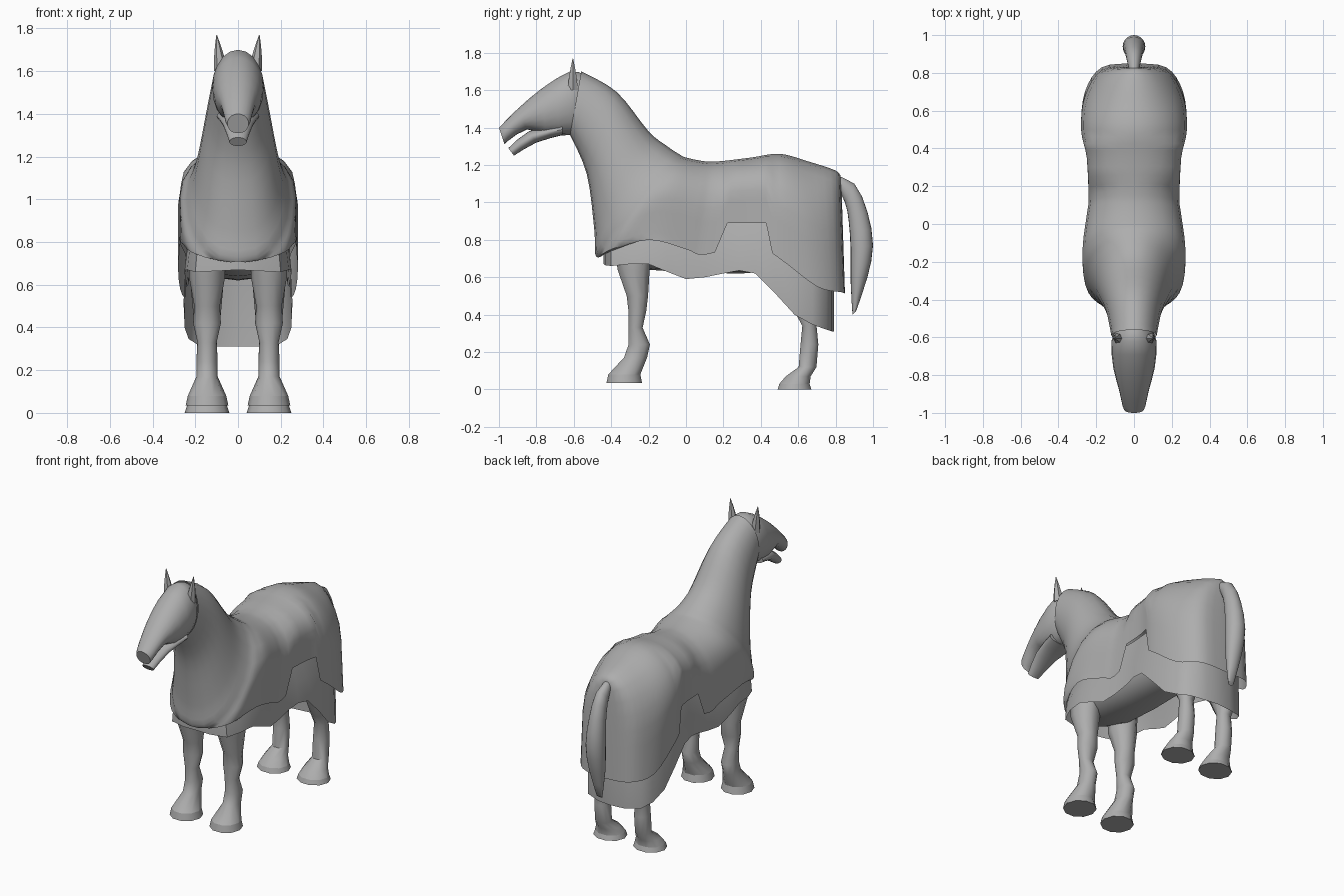
import bpy, bmesh
from math import sin, cos, pi, radians
from mathutils import Vector

cube = bpy.data.objects.get("Cube")
if cube:
    bpy.data.objects.remove(cube, do_unlink=True)

grey = bpy.data.materials.new("plain grey")
grey.use_nodes = True
grey.diffuse_color = (0.42, 0.42, 0.42, 1)
grey.node_tree.nodes["Principled BSDF"].inputs["Base Color"].default_value = grey.diffuse_color


def build(name, rows, ring=False, caps=False):
    """Skin rows of points, mirror the result across x = 0 and smooth it."""
    bm = bmesh.new()
    grid = [[bm.verts.new(point) for point in row] for row in rows]
    count = len(rows[0])
    for upper, lower in zip(grid, grid[1:]):
        for i in range(count if ring else count - 1):
            j = (i + 1) % count
            bm.faces.new((upper[i], upper[j], lower[j], lower[i]))
    if caps:
        bm.faces.new(grid[0])
        bm.faces.new(grid[-1])
    bmesh.ops.remove_doubles(bm, verts=bm.verts, dist=0.0005)
    bmesh.ops.recalc_face_normals(bm, faces=bm.faces)
    mesh = bpy.data.meshes.new(name)
    bm.to_mesh(mesh)
    bm.free()
    mesh.materials.append(grey)
    obj = bpy.data.objects.new(name, mesh)
    bpy.context.collection.objects.link(obj)
    mirror = obj.modifiers.new("mirror", "MIRROR")
    mirror.merge_threshold = 0.002
    bpy.ops.object.select_all(action="DESELECT")
    obj.select_set(True)
    bpy.context.view_layer.objects.active = obj
    bpy.ops.object.shade_smooth_by_angle(angle=radians(45))


def smooth_path(keys, steps):
    """Pass a smooth curve through the key values."""
    keys = [Vector(key) for key in keys]
    padded = [keys[0]] + keys + [keys[-1]]
    path = []
    for before, start, end, after in zip(padded, padded[1:], padded[2:], padded[3:]):
        leave, arrive = (end - before) / 2, (after - start) / 2
        for step in range(steps):
            t = step / steps
            ease = t * t * (3 - 2 * t)
            path.append(start.lerp(end, ease) + leave * t * (1 - t) ** 2 - arrive * t * t * (1 - t))
    return path + [keys[-1]]


def half_section(top_y, top_z, low_y, low_z, width, opening=0, count=10):
    """Half outline from top to bottom; opening spreads the lower edge."""
    points = []
    gap = width * max(opening, 0)
    for i in range(count + 1):
        angle = pi * i / count
        drop = (1 - cos(angle)) / 2
        bulge = max(sin(angle), 0)
        x = width * bulge if drop < 0.5 else gap + (width - gap) * bulge ** 0.85
        points.append((x, top_y + (low_y - top_y) * drop, top_z + (low_z - top_z) * drop))
    return points


def loft(name, keys, steps=2):
    build(name, [half_section(*key) for key in smooth_path(keys, steps)], caps=True)


# Long cloth over neck, chest, back and rump: top y, z, bottom y, z, half width, opening
cloth = smooth_path([
    (-.56, 1.7, -.62, 1.36, .12, 0), (-.37, 1.59, -.53, 1.15, .15, 0),
    (-.2, 1.38, -.49, .85, .2, 0), (-.1, 1.3, -.48, .71, .24, 0),
    (-.04, 1.26, -.4, .74, .27, .7), (0, 1.24, -.2, .8, .27, 1),
    (.1, 1.22, 0, .75, .25, 1), (.18, 1.22, .1, .72, .24, 1),
    (.35, 1.24, .35, .78, .25, 1), (.5, 1.26, .5, .7, .28, 1),
    (.65, 1.22, .7, .55, .26, 1), (.8, 1.17, .83, .52, .17, 1),
    (.83, 1.13, .85, .51, 0, 1),
], steps=4)
for section in cloth:
    # The hem is gathered up at the flank
    if 0.19 < section[2] < 0.45:
        section[3] = 0.89
build("draped_cloth", [half_section(*section) for section in cloth])

# Lower skirt below the cloth: y, hem height, half width
hem = [
    (-.44, .67, 0), (-.4, .66, .2), (-.2, .67, .25), (0, .59, .24), (.2, .62, .23),
    (.37, .62, .25), (.58, .4, .25), (.75, .32, .19), (.79, .31, 0),
]
build("lower_skirt", [[(x * 0.7, y * 0.95, 0.95), (x * 0.95, y, 0.77), (x, y, z)]
                      for y, z, x in smooth_path(hem, steps=2)])

# Body under the cloth
loft("torso", [(-.43, .9, -.41, .7, .1), (-.2, .95, -.2, .64, .19),
               (.3, .95, .3, .62, .18), (.7, .95, .68, .66, .17)])

# Head, its back end tucked into the neck, with the jaw open
loft("head", [
    (-.54, 1.68, -.56, 1.37, .09), (-.62, 1.7, -.62, 1.36, .12),
    (-.77, 1.61, -.75, 1.36, .11), (-.9, 1.5, -.85, 1.39, .08),
    (-.98, 1.42, -.95, 1.33, .06), (-1, 1.4, -.97, 1.31, .05),
])
loft("lower_jaw", [(-.66, 1.42, -.66, 1.36, .1), (-.84, 1.38, -.8, 1.32, .07),
                   (-.95, 1.29, -.92, 1.25, .04)])

# Hanging tail
loft("tail", [(.78, 1.15, .8, 1.1, .02), (.9, 1.1, .85, 1, .04), (.97, .95, .87, .9, .05),
              (1, .77, .88, .75, .06), (.97, .6, .88, .58, .05), (.91, .42, .89, .4, .02)])


def oval(x, y, z, width, depth, sides=10):
    turns = [2 * pi * i / sides for i in range(sides)]
    return [(x + width / 2 * cos(a), y + depth / 2 * sin(a), z) for a in turns]


def leg_pair(side, rings, hoof_height):
    """Leg and hoof from rings: z, centre y, depth, width."""
    rows = [oval(0.145, y, z, width, depth) for z, y, depth, width in rings]
    build(side + "_legs", rows, ring=True, caps=True)
    z, y, depth, width = rings[-1]
    hoof = [oval(0.145, y, z - hoof_height * part, width + 0.02 * part, depth + 0.02 * part)
            for part in (0, 0.5, 1)]
    build(side + "_hooves", hoof, ring=True, caps=True)


leg_pair("front", [
    (.75, -.28, .21, .16), (.64, -.28, .18, .17), (.5, -.26, .12, .12), (.42, -.26, .1, .13),
    (.33, -.27, .08, .09), (.24, -.25, .12, .1), (.17, -.27, .13, .1), (.08, -.33, .18, .18),
], hoof_height=0.045)
leg_pair("back", [
    (.75, .6, .36, .17), (.58, .63, .26, .15), (.41, .66, .16, .12), (.34, .66, .08, .09),
    (.24, .66, .1, .1), (.12, .65, .1, .1), (.07, .6, .14, .15), (.03, .58, .17, .19),
], hoof_height=0.03)

# Pointed ears taper and lean outward toward the tip
ears = []
for rise in (0, 0.4, 0.7, 1):
    size = 0.06 * (1 - rise ** 1.5) + 0.003
    ears.append(oval(0.08 + 0.02 * rise, -0.605, 1.6 + 0.17 * rise, size, size, sides=6))
build("ears", ears, ring=True, caps=True)
